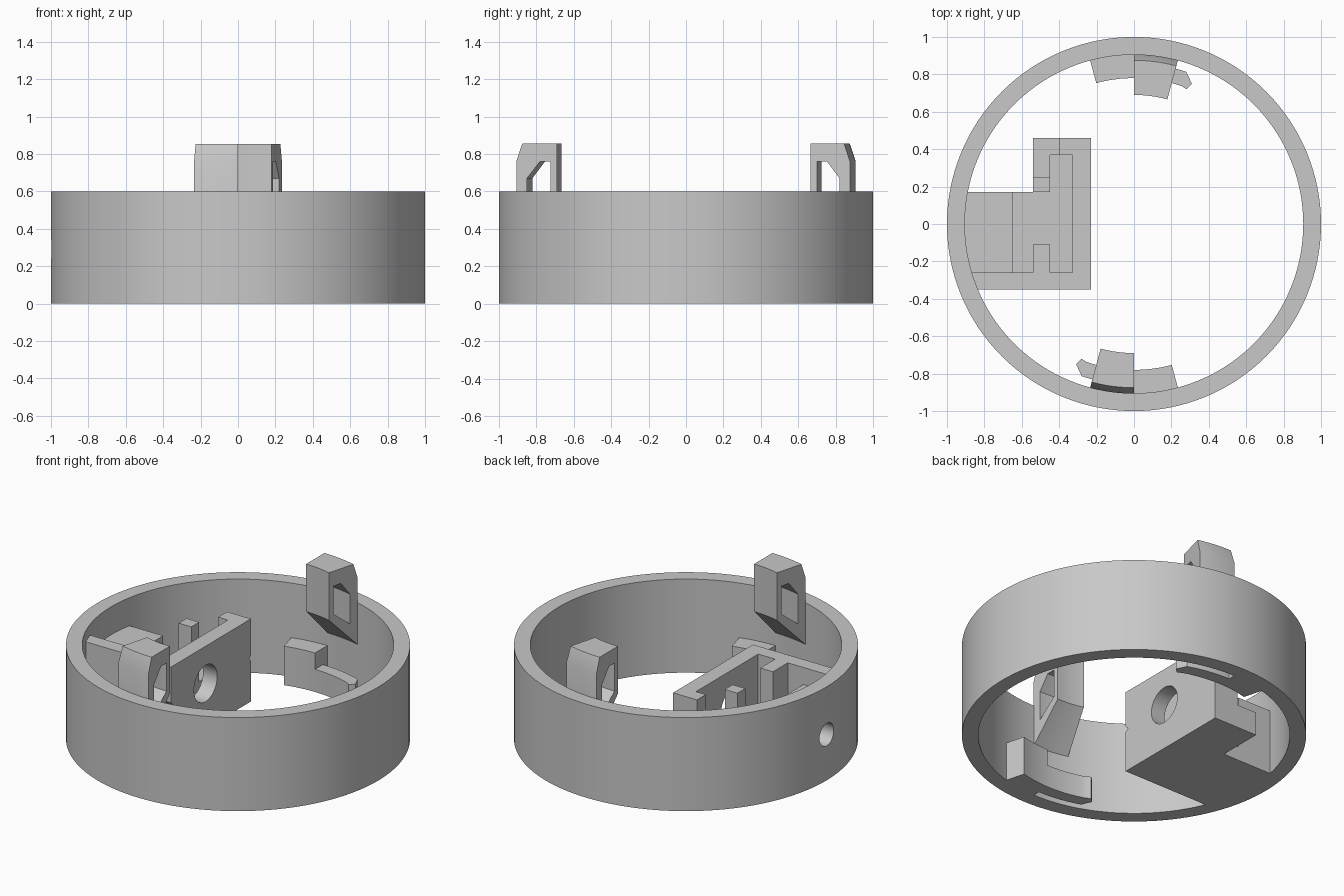
import bpy, bmesh
from math import sin, cos, radians, sqrt, pi
from mathutils import Matrix

if "Cube" in bpy.data.objects:
    bpy.data.objects.remove(bpy.data.objects["Cube"])

grey = bpy.data.materials.new("light grey plastic")
grey.diffuse_color = (0.58, 0.58, 0.58, 1)
grey.use_nodes = True
grey.node_tree.nodes["Principled BSDF"].inputs["Base Color"].default_value = grey.diffuse_color


def finish(name, bm):
    bmesh.ops.recalc_face_normals(bm, faces=bm.faces)
    me = bpy.data.meshes.new(name)
    bm.to_mesh(me)
    bm.free()
    ob = bpy.data.objects.new(name, me)
    bpy.context.collection.objects.link(ob)
    me.materials.append(grey)
    return ob


def prism(name, pts, z0, z1):
    """Vertical extrusion of a footprint."""
    bm = bmesh.new()
    f = bm.faces.new([bm.verts.new((x, y, z0)) for x, y in pts])
    r = bmesh.ops.extrude_face_region(bm, geom=[f])
    top = [v for v in r["geom"] if isinstance(v, bmesh.types.BMVert)]
    bmesh.ops.translate(bm, verts=top, vec=(0, 0, z1 - z0))
    return finish(name, bm)


def box(name, x0, x1, y0, y1, z0, z1):
    return prism(name, [(x0, y0), (x1, y0), (x1, y1), (x0, y1)], z0, z1)


def sector(name, profile, a0, a1, n):
    """Sweep an (r, z) profile around z from a0 to a1 degrees."""
    full = a1 - a0 == 360
    bm = bmesh.new()
    rows = []
    for i in range(n if full else n + 1):
        a = radians(a0 + (a1 - a0) * i / n)
        rows.append([bm.verts.new((r * cos(a), r * sin(a), z)) for r, z in profile])
    m = len(profile)
    for i in range(n):
        p, q = rows[i], rows[(i + 1) % len(rows)]
        for j in range(m):
            bm.faces.new((p[j], p[(j + 1) % m], q[(j + 1) % m], q[j]))
    if not full:
        bm.faces.new(rows[0])
        bm.faces.new(rows[-1])
    return finish(name, bm)


def rod(name, x0, x1, y, z, radius, n):
    """Cylinder along x."""
    bm = bmesh.new()
    mat = Matrix.Translation(((x0 + x1) / 2, y, z)) @ Matrix.Rotation(pi / 2, 4, 'Y')
    bmesh.ops.create_cone(bm, cap_ends=True, segments=n, radius1=radius,
                          radius2=radius, depth=x1 - x0, matrix=mat)
    return finish(name, bm)


def cut(ob, cutter):
    mod = ob.modifiers.new("cut", 'BOOLEAN')
    mod.operation, mod.solver, mod.object = 'DIFFERENCE', 'EXACT', cutter
    bpy.context.view_layer.objects.active = ob
    bpy.ops.object.modifier_apply(modifier=mod.name)
    bpy.data.objects.remove(cutter)


def smooth(ob):
    bpy.ops.object.select_all(action='DESELECT')
    ob.select_set(True)
    bpy.context.view_layer.objects.active = ob
    bpy.ops.object.shade_smooth_by_angle(angle=radians(25))


def wall_arc(y0, y1, n=10, r=0.908):
    """Footprint points along the inside of the ring on its left side."""
    ys = [y0 + (y1 - y0) * i / n for i in range(n + 1)]
    return [(-sqrt(r * r - y * y), y) for y in ys]


# Outer ring with a cable hole on the left
ring = sector("ring", [(1, 0), (1, 0.6), (0.905, 0.6), (0.905, 0)], 0, 360, 128)
cut(ring, rod("hole_cutter", -1.1, -0.8, 0, 0.292, 0.072, 32))
smooth(ring)

# Bracket floor
prism("bracket_floor", wall_arc(0.17, -0.35) +
      [(-0.23, -0.35), (-0.23, 0.46), (-0.54, 0.46), (-0.54, 0.17)], 0, 0.09)
# Raised block against the ring, with the cable hole continued through it
block = prism("cable_block", wall_arc(0.17, -0.27) + [(-0.65, -0.27), (-0.65, 0.17)], 0.0, 0.42)
cut(block, rod("hole_cutter", -1.1, -0.5, 0, 0.292, 0.072, 32))
smooth(block)
# Walls: a U-shaped holder standing on the floor
holder = prism("holder_wall", wall_arc(-0.26, -0.35, 4) +
               [(-0.23, -0.35), (-0.23, 0.46), (-0.40, 0.46), (-0.40, 0.37),
                (-0.33, 0.37), (-0.33, -0.26), (-0.45, -0.26), (-0.45, -0.11),
                (-0.54, -0.11), (-0.54, -0.26)], 0, 0.53)
cut(holder, rod("hole_cutter", -0.4, -0.15, 0, 0.291, 0.117, 40))
for y in (-0.35, 0.46):
    cut(holder, rod("notch_cutter", -0.34, -0.2, y, 0.28, 0.02, 4))
smooth(holder)
# Rear post and low corner ledge
box("rear_post", -0.54, -0.45, 0.17, 0.25, 0, 0.53)
prism("corner_ledge", [(-0.54, 0.25), (-0.45, 0.25), (-0.45, 0.37), (-0.40, 0.37),
                       (-0.40, 0.46), (-0.54, 0.46)], 0, 0.15)

# Locking hooks, catch blocks and spring arms, back then front
for side, turn in (("back", 0), ("front", 180)):
    # Hook with sloped underside and a window running through it
    hook = sector(side + "_hook", [(0.907, 0.33), (0.907, 0.76), (0.875, 0.855),
                                   (0.69, 0.855), (0.69, 0.55)], 75 + turn, 90 + turn, 8)
    cut(hook, sector("window_cutter", [(0.85, 0.48), (0.85, 0.67), (0.78, 0.76),
                                       (0.725, 0.76), (0.725, 0.58)],
                     74 + turn, 91 + turn, 9))
    smooth(hook)
    # Catch block
    smooth(sector(side + "_catch_block", [(0.907, 0), (0.907, 0.25), (0.78, 0.25), (0.78, 0)],
                  90 + turn, 105 + turn, 8))
    # Spring arm with a pointed tip
    outline = [(0.86, a) for a in range(91, 70, -2)]
    outline += [(0.845, 70), (0.81, 67.5), (0.773, 68.8)]
    outline += [(0.78, a) for a in range(71, 92, 2)]
    pts = [(r * cos(radians(a + turn)), r * sin(radians(a + turn))) for r, a in outline]
    smooth(prism(side + "_spring_arm", pts, 0, 0.145))
